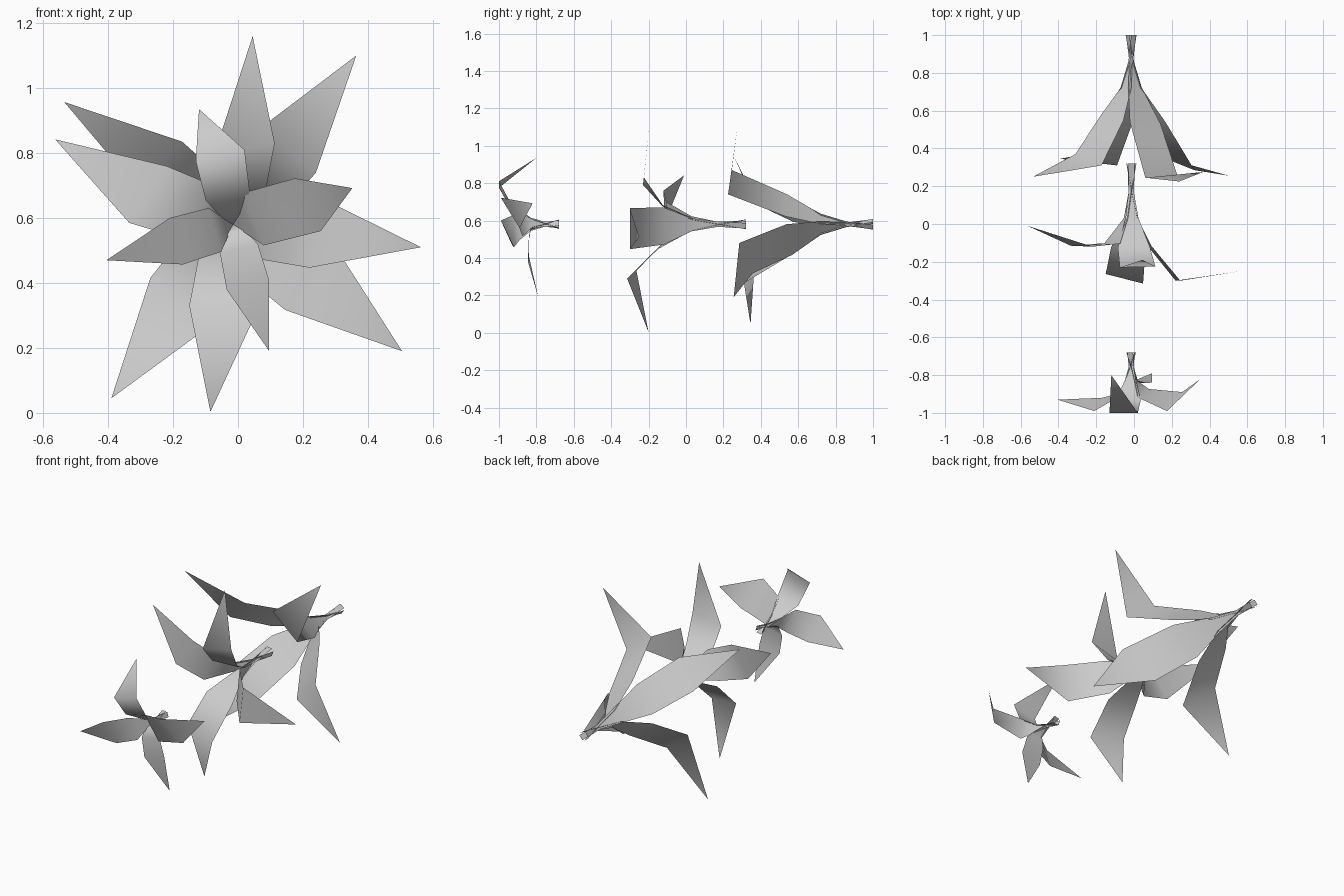
import bpy, bmesh
from mathutils import Vector

AXIS_X, AXIS_Z = -0.015, 0.58   # shared flower axis, running along y


def petal(name, tip, s1, s2, bend, mid_r, neck):
    """Petal strip: stem end -> throat -> belly -> shoulders -> pointed tip."""
    s1, s2 = Vector(s1), Vector(s2)
    c, half = (s1 + s2) / 2, (s2 - s1) / 2
    radial = Vector((c.x - AXIS_X, 0, c.z - AXIS_Z))
    out = radial.normalized()
    across = Vector((-out.z, 0, out.x))
    if across.dot(half) < 0:
        across.negate()

    rows = []
    # narrow stem, crossing the axis: (y, distance from axis, half width)
    for y, r, w in neck:
        p = Vector((AXIS_X, y, AXIS_Z)) + out * r
        rows.append((p - across * w, p + across * w))
    # belly, almost as wide as the shoulders
    y0 = neck[-1][0]
    p = Vector((AXIS_X, y0 + bend * (c.y - y0), AXIS_Z)) + radial * mid_r
    belly = across * half.length * 0.45 + half * 0.45
    rows.append((p - belly, p + belly))
    rows.append((s1, s2))

    bm = bmesh.new()
    vs = [[bm.verts.new(q) for q in row] for row in rows]
    for a, b in zip(vs, vs[1:]):
        bm.faces.new((a[0], a[1], b[1], b[0]))
    bm.faces.new((vs[-1][0], vs[-1][1], bm.verts.new(tip)))
    for f in bm.faces:
        f.smooth = True
    me = bpy.data.meshes.new(name)
    bm.to_mesh(me)
    bm.free()
    bpy.context.collection.objects.link(bpy.data.objects.new(name, me))


def flower(name, petals, neck):
    for i, p in enumerate(petals):
        petal(f"{name}_petal_{i + 1}", *p, neck)


# small open flower at the front (tip, shoulder, shoulder, belly depth, belly radius)
flower("front_flower", [
    ((-0.12, -0.80, 0.935), (0.02, -1.0, 0.81), (-0.13, -1.0, 0.775), 0.6, 0.42),
    ((0.352, -0.82, 0.692), (0.175, -0.99, 0.722), (0.255, -0.89, 0.56), 0.6, 0.28),
    ((-0.405, -0.93, 0.47), (-0.21, -0.99, 0.60), (-0.17, -0.92, 0.457), 0.6, 0.32),
    ((0.096, -0.79, 0.19), (-0.035, -0.845, 0.38), (0.095, -0.84, 0.41), 0.8, 0.4),
], [(-0.68, -0.022, 0.016), (-0.76, 0.004, 0.014), (-0.83, 0.025, 0.03)])

# middle flower
flower("middle_flower", [
    ((0.045, -0.19, 1.16), (-0.075, -0.23, 0.79), (0.113, -0.225, 0.83), 0.6, 0.43),
    ((-0.563, -0.01, 0.842), (-0.22, -0.12, 0.76), (-0.335, -0.115, 0.585), 0.9, 0.38),
    ((-0.085, -0.20, 0.003), (-0.15, -0.265, 0.33), (0.048, -0.315, 0.29), 0.52, 0.43),
    ((0.563, -0.25, 0.51), (0.245, -0.30, 0.667), (0.22, -0.30, 0.447), 0.45, 0.4),
], [(0.32, -0.024, 0.016), (0.16, 0.004, 0.015), (0.03, 0.03, 0.035)])

# large, narrow-throated flower at the back
flower("back_flower", [
    ((0.364, 0.275, 1.10), (0.06, 0.245, 0.87), (0.24, 0.225, 0.74), 0.38, 0.45),
    ((-0.535, 0.25, 0.957), (-0.172, 0.31, 0.835), (-0.31, 0.37, 0.69), 0.42, 0.45),
    ((-0.39, 0.345, 0.045), (-0.27, 0.37, 0.415), (-0.09, 0.31, 0.265), 0.42, 0.45),
    ((0.505, 0.255, 0.19), (0.145, 0.355, 0.317), (0.32, 0.285, 0.48), 0.42, 0.45),
], [(1.0, -0.024, 0.016), (0.86, 0.004, 0.015), (0.72, 0.035, 0.045)])
